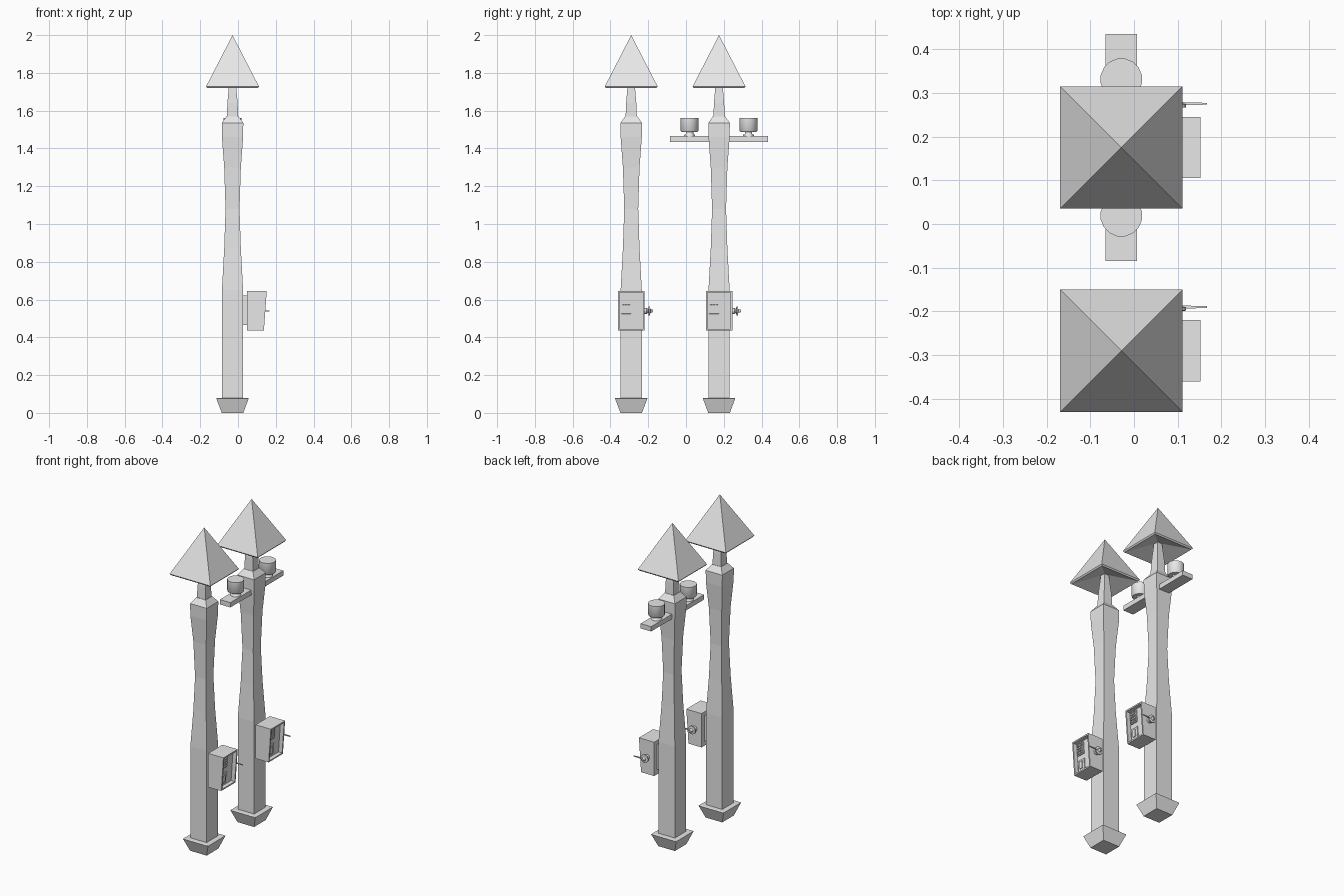
import bpy, bmesh, math
from mathutils import Matrix, Vector

if "Cube" in bpy.data.objects:
    bpy.data.objects.remove(bpy.data.objects["Cube"])

grey = bpy.data.materials.new("stone_grey")
grey.diffuse_color = (0.8, 0.8, 0.8, 1)
grey.use_nodes = True
grey.node_tree.nodes["Principled BSDF"].inputs["Base Color"].default_value = grey.diffuse_color

PX = -0.029               # x of both post axes
POSTS = (-0.29, 0.175)    # y of the two posts


def finish(name, bm):
    bmesh.ops.recalc_face_normals(bm, faces=bm.faces)
    me = bpy.data.meshes.new(name)
    bm.to_mesh(me)
    bm.free()
    ob = bpy.data.objects.new(name, me)
    me.materials.append(grey)
    bpy.context.collection.objects.link(ob)
    return ob


def loft(name, centre, rings, sides=4, axis='Z', smooth=False):
    """Stack of (height, half width or radius) rings, capped at both ends."""
    bm = bmesh.new()
    k = math.sqrt(2) if sides == 4 else 1
    start = math.pi / sides
    turn = Matrix.Rotation(-math.pi / 2, 3, 'X') if axis == 'Y' else Matrix.Identity(3)
    loops = []
    for h, r in rings:
        loop = []
        for i in range(sides):
            a = start + 2 * math.pi * i / sides
            p = turn @ Vector((r * k * math.cos(a), r * k * math.sin(a), h))
            loop.append(bm.verts.new(p + Vector(centre)))
        loops.append(loop)
    for a, b in zip(loops, loops[1:]):
        for i in range(sides):
            j = (i + 1) % sides
            bm.faces.new((a[i], a[j], b[j], b[i]))
    bm.faces.new(loops[0])
    bm.faces.new(loops[-1])
    if smooth:
        for f in bm.faces:
            f.smooth = len(f.verts) == 4
        for e in bm.edges:
            if e.calc_face_angle(0) > math.radians(35):
                e.smooth = False
    return finish(name, bm)


def block(name, lo, hi, tilt=0.0):
    """Box between two corners, optionally leaned about y."""
    lo, hi = Vector(lo), Vector(hi)
    m = (Matrix.Translation((lo + hi) / 2) @ Matrix.Rotation(tilt, 4, 'Y')
         @ Matrix.Diagonal((*(hi - lo), 1)))
    bm = bmesh.new()
    bmesh.ops.create_cube(bm, size=1, matrix=m)
    return finish(name, bm)


def roof(y):
    """Pyramid cap with a hollow underside."""
    bm = bmesh.new()
    rings = []
    for z, r in ((1.728, 0.14), (1.72, 0.134), (1.765, 0.02)):
        rings.append([bm.verts.new((PX + sx * r, y + sy * r, z))
                      for sx, sy in ((-1, -1), (1, -1), (1, 1), (-1, 1))])
    tip = bm.verts.new((PX, y, 2.0))
    for i in range(4):
        j = (i + 1) % 4
        bm.faces.new((rings[0][i], rings[0][j], tip))
        for a, b in zip(rings, rings[1:]):
            bm.faces.new((a[i], a[j], b[j], b[i]))
    bm.faces.new(rings[-1])
    finish("roof_cap", bm)


BOX_Z0, BOX_Z1 = 0.435, 0.645
X_LOW, X_HIGH = 0.137, 0.152          # leaning front of the box
LEAN = math.atan((X_HIGH - X_LOW) / (BOX_Z1 - BOX_Z0))
DEPTH = 0.025


def floor_x(z):
    return X_LOW + (z - BOX_Z0) * math.tan(LEAN) - DEPTH


def panel(name, y0, y1, z0, z1, raise_by):
    x = floor_x((z0 + z1) / 2)
    block(name, (x - 0.003, y0, z0), (x + raise_by, y1, z1), LEAN)


def control_box(y):
    # wall bracket and casing
    block("box_bracket", (0.02, y - 0.04, 0.465), (0.05, y + 0.04, 0.622))
    bm = bmesh.new()
    bmesh.ops.create_cube(bm, size=1)
    for v in bm.verts:
        top, front = v.co.z > 0, v.co.x > 0
        v.co = ((X_HIGH if top else X_LOW) if front else 0.047,
                y + v.co.y * 0.14, BOX_Z1 if top else BOX_Z0)
    # recessed front
    bm.normal_update()
    face = max(bm.faces, key=lambda f: f.normal.x)
    bmesh.ops.inset_region(bm, faces=[face], thickness=0.012)
    pushed = bmesh.ops.extrude_discrete_faces(bm, faces=[face])["faces"][0]
    bmesh.ops.translate(bm, verts=pushed.verts, vec=(-DEPTH, 0, 0))
    finish("control_box", bm)
    # key panel with rows of keys
    panel("key_panel", y - 0.052, y, 0.556, 0.628, 0.006)
    for r in range(4):
        for c in range(3):
            ky, kz = y - 0.047 + c * 0.015, 0.562 + r * 0.016
            panel("key", ky, ky + 0.011, kz, kz + 0.011, 0.012)
    # lower switch plate
    panel("switch_plate", y - 0.052, y, 0.457, 0.525, 0.006)
    panel("switch", y - 0.037, y - 0.015, 0.468, 0.514, 0.011)
    # side hub and lever
    loft("lever_hub", (0.095, y + 0.07, 0.54),
         [(-0.004, 0.016), (0.012, 0.016), (0.02, 0.01), (0.022, 0.025), (0.029, 0.025),
          (0.031, 0.012), (0.036, 0.009), (0.046, 0.007)], 12, 'Y')
    lever = block("lever", (0.095, y + 0.096, 0.536), (0.167, y + 0.104, 0.544))
    for v in lever.data.vertices:
        if v.co.x > 0.15:
            v.co.y += (y + 0.1 - v.co.y) * 0.5
            v.co.z += (0.54 - v.co.z) * 0.4


for y in POSTS:
    # flared foot, waisted shaft with shoulder, tapering neck
    loft("post_foot", (PX, y, 0), [(0, 0.057), (0.077, 0.086), (0.08, 0.08)])
    loft("post_shaft", (PX, y, 0),
         [(0.01, 0.056), (0.65, 0.056), (0.87, 0.044), (1.08, 0.037),
          (1.3, 0.044), (1.46, 0.056), (1.535, 0.057), (1.57, 0.032)])
    loft("post_neck", (PX, y, 0), [(1.56, 0.03), (1.64, 0.027), (1.77, 0.016)])
    roof(y)
    control_box(y)

# cross arm with two insulators on the rear post
yc = POSTS[1]
block("cross_arm", (PX - 0.036, yc - 0.26, 1.435), (PX + 0.036, yc + 0.26, 1.465))
for s in (-1, 1):
    loft("insulator_stem", (PX, yc + s * 0.156, 0),
         [(1.46, 0.03), (1.472, 0.03), (1.476, 0.02), (1.5, 0.02)], 16, smooth=True)
    loft("insulator_cup", (PX, yc + s * 0.156, 0),
         [(1.488, 0.043), (1.494, 0.048), (1.562, 0.048)], 16, smooth=True)
